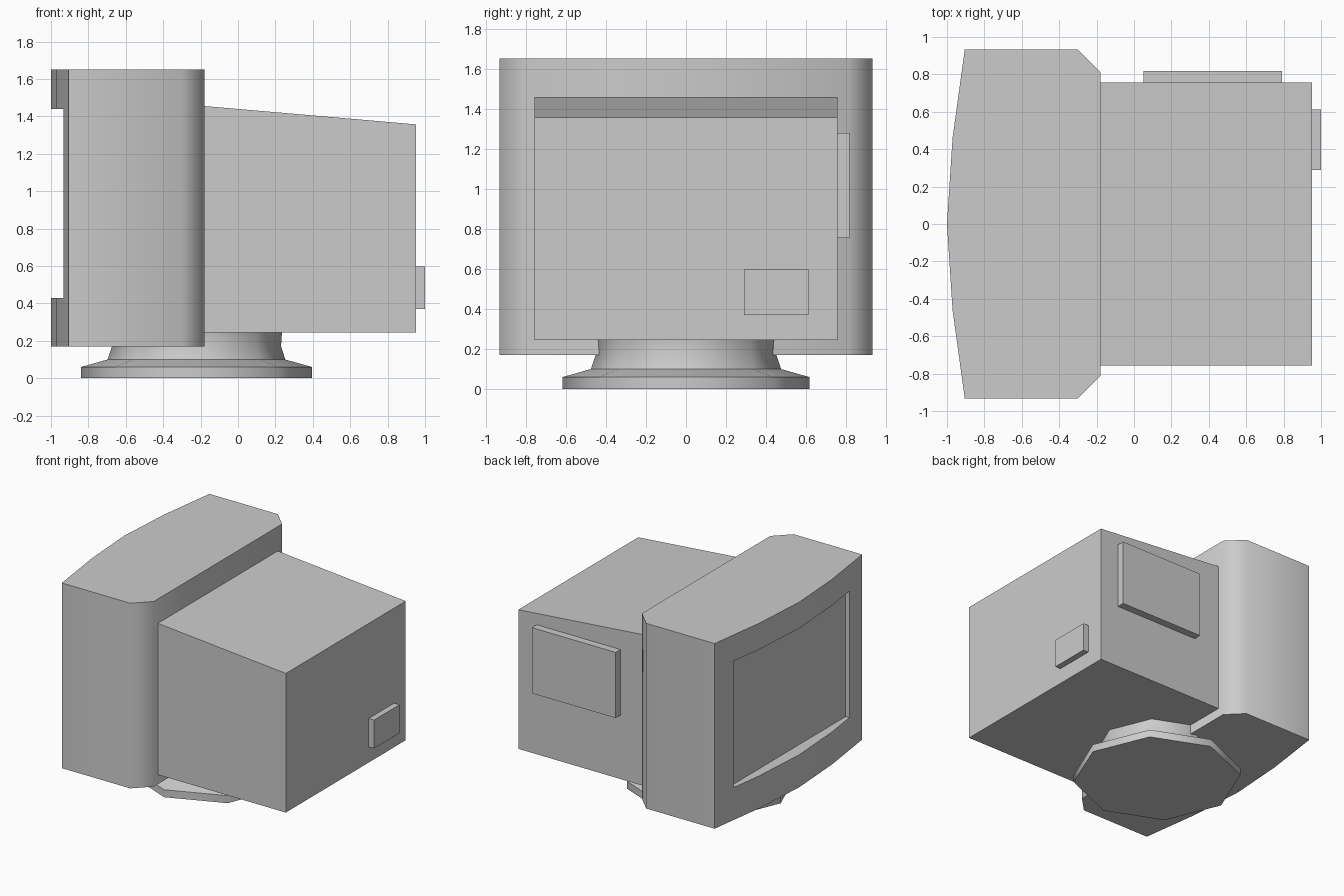
import bpy, bmesh, math

if "Cube" in bpy.data.objects:
    bpy.data.objects.remove(bpy.data.objects["Cube"])


def finish(name, bm, smooth=False):
    bmesh.ops.recalc_face_normals(bm, faces=bm.faces)
    mesh = bpy.data.meshes.new(name)
    bm.to_mesh(mesh)
    bm.free()
    ob = bpy.data.objects.new(name, mesh)
    bpy.context.collection.objects.link(ob)
    if smooth:
        smooth_sides(ob)
    return ob


def smooth_sides(ob):
    bpy.ops.object.select_all(action='DESELECT')
    ob.select_set(True)
    bpy.context.view_layer.objects.active = ob
    bpy.ops.object.shade_smooth_by_angle(angle=math.radians(50))


def prism(name, points, offset):
    """Extrude a closed 3D outline along an offset."""
    bm = bmesh.new()
    face = bm.faces.new([bm.verts.new(p) for p in points])
    ext = bmesh.ops.extrude_face_region(bm, geom=[face])
    verts = [g for g in ext["geom"] if isinstance(g, bmesh.types.BMVert)]
    bmesh.ops.translate(bm, verts=verts, vec=offset)
    return finish(name, bm)


def box(name, x, y, z):
    return prism(name, [(x[0], y[0], z[0]), (x[1], y[0], z[0]),
                        (x[1], y[1], z[0]), (x[0], y[1], z[0])],
                 (0, 0, z[1] - z[0]))


# Screen housing: bowed front, chamfered rear corners
half = [(-0.97, 0.46), (-0.905, 0.932), (-0.30, 0.932), (-0.178, 0.81)]
outline = [(-1.0, 0)] + half + [(x, -y) for x, y in reversed(half)]
housing = prism("screen_housing", [(x, y, 0.17) for x, y in outline], (0, 0, 1.48))

# Recessed flat screen cut into the housing
cutter = box("screen_cutter", (-1.2, -0.90), (-0.73, 0.73), (0.43, 1.44))
cutter.hide_render = True
cut = housing.modifiers.new("screen_recess", 'BOOLEAN')
cut.operation = 'DIFFERENCE'
cut.solver = 'EXACT'
cut.object = cutter
bpy.context.view_layer.objects.active = housing
bpy.ops.object.modifier_apply(modifier=cut.name)
bpy.data.objects.remove(cutter)
smooth_sides(housing)

# Rear case with sloping top
prism("rear_case", [(-0.178, -0.757, 0.245), (0.953, -0.757, 0.245),
                    (0.953, -0.757, 1.357), (-0.178, -0.757, 1.455)],
      (0, 1.514, 0))

# Side panel and rear socket
box("side_panel", (0.05, 0.79), (0.757, 0.817), (0.755, 1.28))
box("rear_socket", (0.953, 1.0), (0.29, 0.612), (0.37, 0.597))

# Eight-sided swivel stand
SIDES, CX = 8, -0.222
profile = [(0.617, 0), (0.617, 0.06), (0.475, 0.10), (0.452, 0.17), (0.457, 0.246)]
bm = bmesh.new()
rings = [[bm.verts.new((CX + r * math.cos(2 * math.pi * i / SIDES),
                        r * math.sin(2 * math.pi * i / SIDES), z))
          for i in range(SIDES)] for r, z in profile]
for a, b in zip(rings, rings[1:]):
    for i in range(SIDES):
        j = (i + 1) % SIDES
        bm.faces.new((a[i], a[j], b[j], b[i]))
bm.faces.new(rings[0])
bm.faces.new(rings[-1])
finish("swivel_stand", bm, smooth=True)
